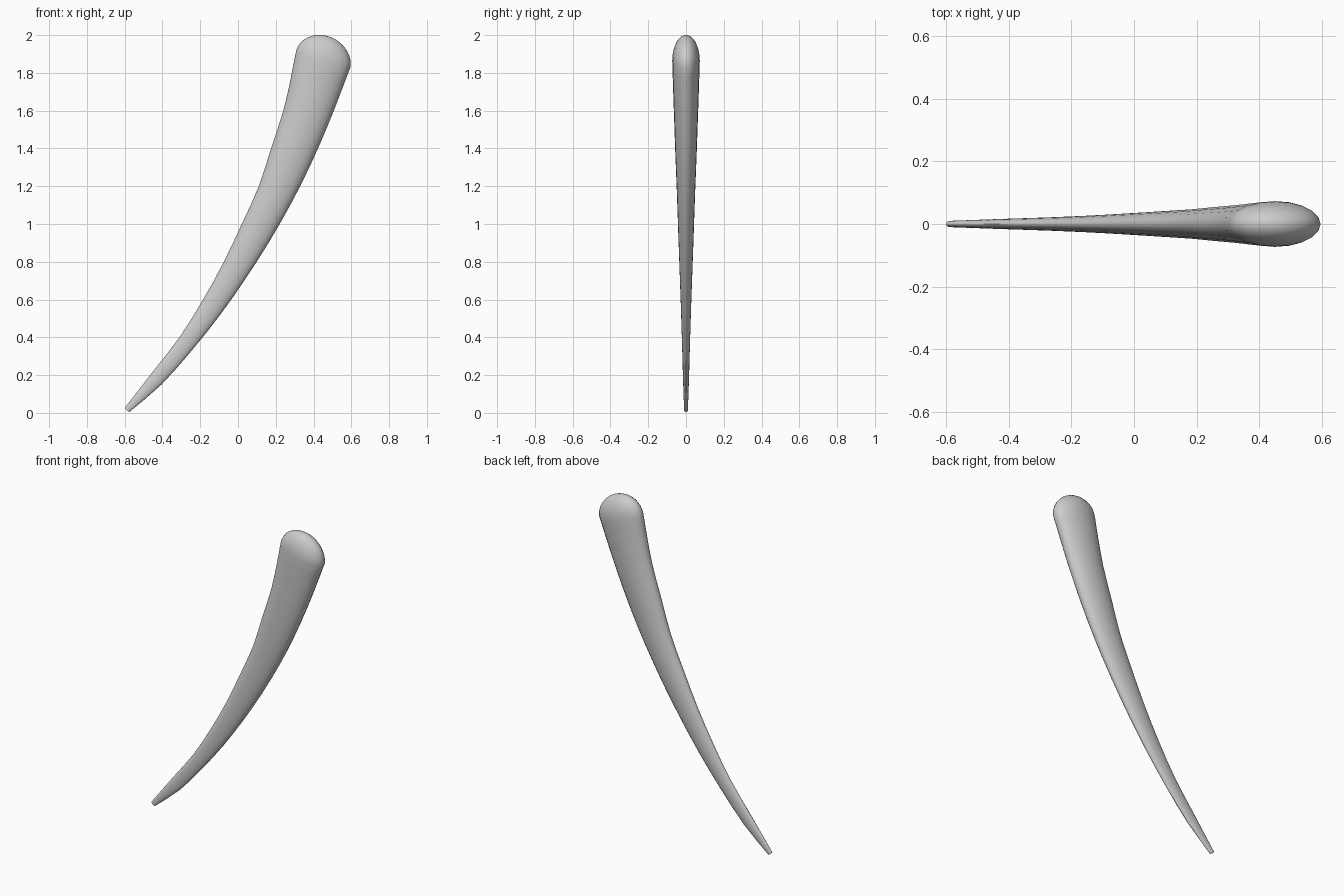
import bpy, bmesh, math
from mathutils import Vector

if "Cube" in bpy.data.objects:
    bpy.data.objects.remove(bpy.data.objects["Cube"])

SIDES = 20

# Cross-section stations: concave edge (x, z), convex edge (x, z), half thickness in y
stations = [
    ((-0.600, 0.025), (-0.576, 0.004), 0.010),
    ((-0.450, 0.220), (-0.405, 0.150), 0.016),
    ((-0.310, 0.400), (-0.245, 0.330), 0.021),
    ((-0.185, 0.600), (-0.095, 0.518), 0.027),
    ((-0.075, 0.800), (0.040, 0.710), 0.034),
    ((0.020, 1.000), (0.165, 0.905), 0.041),
    ((0.110, 1.200), (0.285, 1.115), 0.048),
    ((0.175, 1.400), (0.385, 1.315), 0.056),
    ((0.240, 1.600), (0.475, 1.520), 0.063),
    ((0.280, 1.775), (0.542, 1.690), 0.069),
    ((0.304, 1.900), (0.596, 1.832), 0.073),
]


def catmull(a, b, c, d, t):
    return 0.5 * (2 * b + (c - a) * t + (2 * a - 5 * b + 4 * c - d) * t * t
                  + (3 * b - a - 3 * c + d) * t ** 3)


# Smooth the stations into (centre, half width vector, thickness)
rows = [Vector((*l, *r)).to_tuple() + (w,) for l, r, w in stations]
rings = []
for i in range(len(rows) - 1):
    quad = [rows[max(0, min(len(rows) - 1, i + k))] for k in (-1, 0, 1, 2)]
    for t in (0.0, 0.5):
        v = [catmull(*p, t) for p in zip(*quad)]
        rings.append(v)
rings.append(list(rows[-1]))
rings = [(Vector(((v[0] + v[2]) / 2, 0, (v[1] + v[3]) / 2)),
          Vector(((v[2] - v[0]) / 2, 0, (v[3] - v[1]) / 2)), v[4]) for v in rings]

# Rounded butt end
base, half, thick = rings[-1]
apex = Vector((0.467, 0, 1.997)) - base
for k in range(1, 7):
    a = math.radians(90 * k / 7)
    s = math.cos(a)
    rings.append((base + apex * math.sin(a), half * s, thick * s))

bm = bmesh.new()
loops = []
for c, h, w in rings:
    loops.append([bm.verts.new(c + h * math.cos(a) + Vector((0, w * math.sin(a), 0)))
                  for a in (2 * math.pi * j / SIDES for j in range(SIDES))])
for a, b in zip(loops, loops[1:]):
    for j in range(SIDES):
        n = (j + 1) % SIDES
        bm.faces.new((a[j], a[n], b[n], b[j]))
bm.faces.new(loops[0][::-1])
tip = bm.verts.new(base + apex)
for j in range(SIDES):
    bm.faces.new((loops[-1][j], loops[-1][(j + 1) % SIDES], tip))
bmesh.ops.recalc_face_normals(bm, faces=bm.faces[:])

mesh = bpy.data.meshes.new("curved_horn")
bm.to_mesh(mesh)
bm.free()
horn = bpy.data.objects.new("curved_horn", mesh)
bpy.context.collection.objects.link(horn)
bpy.context.view_layer.objects.active = horn
horn.select_set(True)
bpy.ops.object.shade_smooth_by_angle(angle=math.radians(40))
